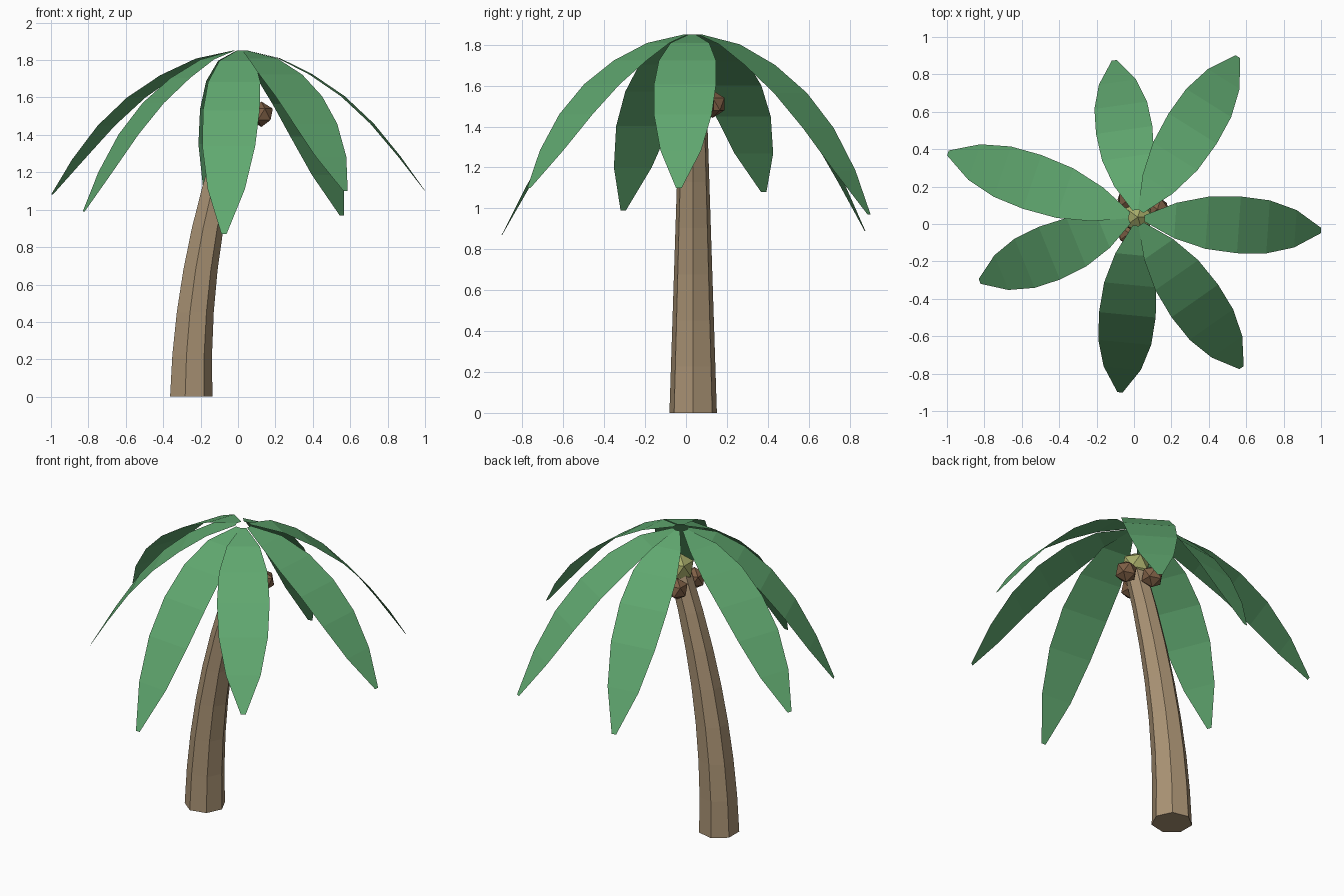
import bpy, bmesh
from math import sin, cos, pi, hypot
from mathutils import Matrix, Vector

if "Cube" in bpy.data.objects:
    bpy.data.objects.remove(bpy.data.objects["Cube"])


def material(name, rgb):
    m = bpy.data.materials.new(name)
    m.diffuse_color = (*rgb, 1)
    m.use_nodes = True
    m.node_tree.nodes["Principled BSDF"].inputs["Base Color"].default_value = m.diffuse_color
    return m


def make_object(name, bm, mat):
    me = bpy.data.meshes.new(name)
    bm.to_mesh(me)
    bm.free()
    me.materials.append(mat)
    ob = bpy.data.objects.new(name, me)
    bpy.context.collection.objects.link(ob)
    return ob


bark = material("bark", (0.40, 0.29, 0.175))
leaf_green = material("leaf_green", (0.117, 0.39, 0.16))
husk = material("husk", (0.21, 0.115, 0.06))
bud_green = material("bud_green", (0.376, 0.40, 0.14))

# Trunk: seven-sided, tapering, bending towards +x
SIDES, RINGS, TOP = 7, 7, 1.58
bm = bmesh.new()
rings = []
for i in range(RINGS + 1):
    z = TOP * i / RINGS
    r = 0.119 - 0.0335 * z
    cx = -0.256 + 0.11 * z * z
    rings.append([bm.verts.new((cx + r * cos(2 * pi * k / SIDES),
                                0.035 + r * sin(2 * pi * k / SIDES), z))
                  for k in range(SIDES)])
for a, b in zip(rings, rings[1:]):
    for k in range(SIDES):
        n = (k + 1) % SIDES
        bm.faces.new((a[k], a[n], b[n], b[k]))
bm.faces.new(rings[0][::-1])
bm.faces.new(rings[-1])
make_object("trunk", bm, bark)


# Bud and coconuts: faceted balls
def ball(name, centre, radius, mat):
    bm = bmesh.new()
    bmesh.ops.create_icosphere(bm, subdivisions=1, radius=radius,
                               matrix=Matrix.Translation(centre))
    make_object(name, bm, mat)


ball("crown_bud", (0.02, 0.037, 1.6), 0.09, bud_green)
for i, (x, y) in enumerate([(0.125, 0.078), (-0.027, 0.13), (-0.025, -0.05)]):
    ball(f"coconut_{i + 1}", (x, y, 1.51), 0.068, husk)

# Fronds: flat arching strips, (reach fraction, drop fraction, half width)
PROFILE = [(0.0, 0.0, 0.017), (0.175, 0.055, 0.095), (0.355, 0.17, 0.14),
           (0.535, 0.325, 0.152), (0.70, 0.52, 0.142), (0.855, 0.755, 0.10),
           (1.0, 1.0, 0.014)]
CENTRE = Vector((0.014, 0.033, 1.85))
START = 0.042


def frond(name, tip):
    d = Vector(tip) - CENTRE
    out = Vector((d.x, d.y, 0)).normalized()
    reach, drop = hypot(d.x, d.y) - START, -d.z
    side = Vector((-out.y, out.x, 0))
    bm = bmesh.new()
    rows = []
    for h, g, w in PROFILE:
        c = CENTRE + out * (START + reach * h) - Vector((0, 0, drop * g))
        rows.append((bm.verts.new(c + side * w), bm.verts.new(c - side * w)))
    for a, b in zip(rows, rows[1:]):
        bm.faces.new((a[0], a[1], b[1], b[0]))
    make_object(name, bm, leaf_green)


TIPS = [(1.0, -0.035, 1.10), (0.555, 0.895, 0.97), (-0.105, 0.875, 0.89),
        (-0.995, 0.38, 1.08), (-0.825, -0.307, 0.99), (-0.075, -0.9, 0.87),
        (0.575, -0.768, 1.10)]
for i, tip in enumerate(TIPS):
    frond(f"frond_{i + 1}", tip)
